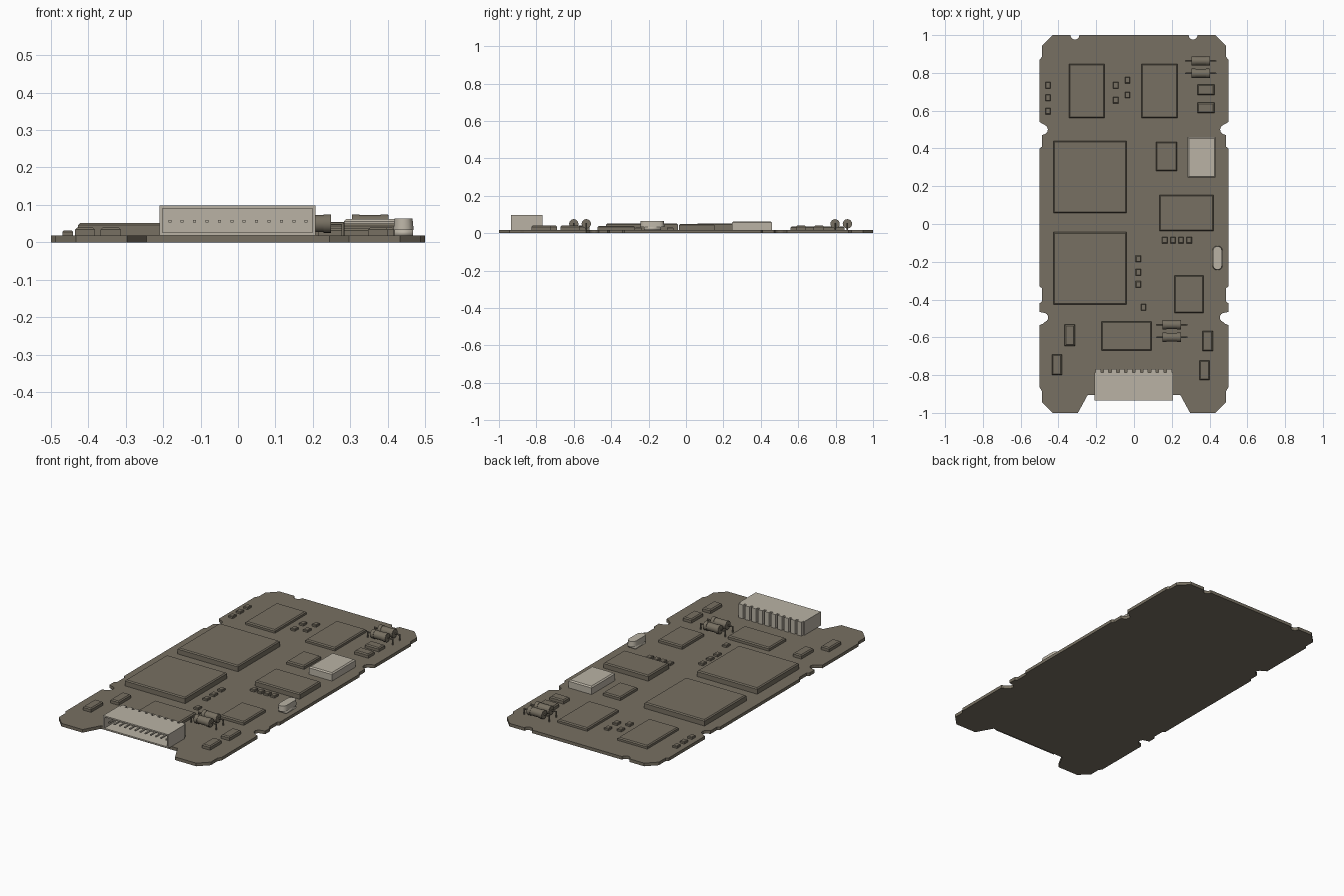
import bpy, bmesh, math
from mathutils import Matrix

if "Cube" in bpy.data.objects:
    bpy.data.objects.remove(bpy.data.objects["Cube"])

def mat(name, c):
    m = bpy.data.materials.new(name)
    m.diffuse_color = (*c, 1)
    m.use_nodes = True
    m.node_tree.nodes["Principled BSDF"].inputs["Base Color"].default_value = m.diffuse_color
    return m

DARK = mat("olive grey", (0.185, 0.162, 0.122))
LIGHT = mat("pale grey", (0.49, 0.45, 0.375))
T = 0.018  # board thickness

def finish(name, bm, m, smooth=False):
    bmesh.ops.recalc_face_normals(bm, faces=bm.faces)
    me = bpy.data.meshes.new(name)
    bm.to_mesh(me)
    bm.free()
    ob = bpy.data.objects.new(name, me)
    bpy.context.collection.objects.link(ob)
    me.materials.append(m)
    if smooth:
        for p in me.polygons:
            p.use_smooth = len(p.vertices) == 4
    return ob

def box(bm, x0, x1, y0, y1, z0, z1, cham=0.0):
    """Box whose top edge is chamfered by cham."""
    rings = [(0, z0), (0, z1)] if not cham else [(0, z0), (0, z1 - cham), (cham, z1)]
    loops = [[bm.verts.new(p) for p in ((x0+i, y0+i, z), (x1-i, y0+i, z), (x1-i, y1-i, z), (x0+i, y1-i, z))]
             for i, z in rings]
    for a, b in zip(loops, loops[1:]):
        for k in range(4):
            bm.faces.new((a[k], a[(k+1) % 4], b[(k+1) % 4], b[k]))
    bm.faces.new(loops[0][::-1])
    bm.faces.new(loops[-1])

def part(name, m, x0, x1, y0, y1, z1, cham=0.006, z0=T - 0.002):
    bm = bmesh.new()
    box(bm, x0, x1, y0, y1, z0, z1, cham)
    return finish(name, bm, m)

# circuit board: right half of the outline, mirrored to the left
def arc(cx, cy, r, a0, a1, n=6):
    return [(cx + r*math.cos(math.radians(a0 + (a1-a0)*i/n)),
             cy + r*math.sin(math.radians(a0 + (a1-a0)*i/n))) for i in range(n+1)]

half = [(0.245, -0.905), (0.297, -1), (0.432, -1), (0.487, -0.945), (0.487, -0.885), (0.5, -0.865),
        (0.5, -0.535), (0.482, -0.528)]
half += arc(0.478, -0.495, 0.024, 250, 110)
half += [(0.5, -0.465), (0.5, -0.42), (0.487, -0.41), (0.487, -0.34), (0.5, -0.33),
         (0.5, 0.4), (0.487, 0.41), (0.487, 0.47)]
half += arc(0.482, 0.5, 0.026, 250, 110)
half += [(0.5, 0.54), (0.5, 0.87), (0.487, 0.885), (0.487, 0.945), (0.432, 1)]
half += arc(0.313, 1, 0.024, 360, 180)
outline = half + [(-x, y) for x, y in reversed(half)]
bm = bmesh.new()
f = bm.faces.new([bm.verts.new((x, y, 0)) for x, y in outline])
r = bmesh.ops.extrude_face_region(bm, geom=[f])
bmesh.ops.translate(bm, vec=(0, 0, T), verts=[v for v in r["geom"] if isinstance(v, bmesh.types.BMVert)])
finish("circuit_board", bm, DARK)

# chips: name, x0, x1, y0, y1, top
for c in [("memory_chip_left", -0.345, -0.155, 0.56, 0.847, 0.036),
          ("memory_chip_right", 0.04, 0.23, 0.56, 0.847, 0.036),
          ("processor_upper", -0.427, -0.04, 0.057, 0.44, 0.052),
          ("processor_lower", -0.427, -0.04, -0.427, -0.043, 0.052),
          ("small_chip", 0.116, 0.228, 0.28, 0.435, 0.038),
          ("wide_chip", 0.135, 0.422, -0.037, 0.153, 0.05),
          ("side_chip", 0.215, 0.368, -0.472, -0.272, 0.038),
          ("front_chip", -0.172, 0.093, -0.67, -0.516, 0.038),
          ("capacitor_1", 0.335, 0.425, 0.683, 0.738, 0.04),
          ("capacitor_2", 0.335, 0.425, 0.587, 0.642, 0.04),
          ("capacitor_3", -0.367, -0.313, -0.645, -0.533, 0.04),
          ("capacitor_4", -0.435, -0.382, -0.8, -0.69, 0.04),
          ("capacitor_5", 0.362, 0.417, -0.672, -0.567, 0.04),
          ("capacitor_6", 0.347, 0.4, -0.827, -0.722, 0.04)]:
    part(c[0], DARK, *c[1:])

# tiny resistors
spots = [(-0.455, y) for y in (0.735, 0.668, 0.598)]
spots += [(-0.097, 0.735), (-0.097, 0.656), (-0.034, 0.762), (-0.034, 0.683)]
spots += [(0.163 + 0.043*i, -0.085) for i in range(4)]
spots += [(0.023, -0.185), (0.023, -0.255), (0.023, -0.32), (0.05, -0.44)]
for i, (x, y) in enumerate(spots):
    part(f"resistor_{i+1}", DARK, x-0.014, x+0.014, y-0.017, y+0.017, 0.031, 0.003)

# oscillator can
part("oscillator", LIGHT, 0.283, 0.432, 0.245, 0.46, 0.063, 0.007)

# status lamp: rounded capsule on a wider base
def capsule(bm, cx, cy, w, l, z0, z1, w1=None):
    w1 = w1 or w
    loops = []
    for ww, z in ((w, z0), (w1, z1)):
        pts = []
        for s, a0 in ((1, 0), (-1, 180)):
            pts += arc(cx, cy + s*(l-w)/2, ww/2, a0, a0+180)
        loops.append([bm.verts.new((x, y, z)) for x, y in pts])
    n = len(loops[0])
    for k in range(n):
        bm.faces.new((loops[0][k], loops[0][(k+1) % n], loops[1][(k+1) % n], loops[1][k]))
    bm.faces.new(loops[0][::-1])
    bm.faces.new(loops[1])
bm = bmesh.new()
capsule(bm, 0.442, -0.18, 0.054, 0.13, 0.033, 0.064, 0.048)
box(bm, 0.418, 0.468, -0.225, -0.135, T - 0.002, 0.034)
finish("status_lamp", bm, LIGHT, True)

# diodes: cylinder bodies with banded ends and bent wire leads
def cyl(bm, r, depth, m, n=16):
    bmesh.ops.create_cone(bm, cap_ends=True, segments=n, radius1=r, radius2=r, depth=depth, matrix=m)
for i, (x, y) in enumerate([(0.2, -0.533), (0.2, -0.6), (0.353, 0.863), (0.353, 0.797)]):
    bm = bmesh.new()
    turn = Matrix.Rotation(math.pi/2, 4, 'Y')
    at = lambda dx, z=0.05: Matrix.Translation((x+dx, y, z))
    cyl(bm, 0.023, 0.098, at(0) @ turn)
    for s in (-1, 1):
        cyl(bm, 0.025, 0.02, at(s*0.038) @ turn)
        cyl(bm, 0.004, 0.035, at(s*0.064) @ turn, 8)
        cyl(bm, 0.004, 0.04, at(s*0.08, 0.034), 8)
    finish(f"diode_{i+1}", bm, DARK, True)

# edge connector: open-fronted shell with ribbed back
x0, x1, y0, y1, z0, z1, w = -0.21, 0.207, -0.935, -0.785, T, 0.098, 0.008
bm = bmesh.new()
box(bm, x0, x1, y0, y1, z0, z0 + w)
box(bm, x0, x1, y0, y1, z1 - w, z1)
box(bm, x0, x0 + w, y0, y1, z0, z1)
box(bm, x1 - w, x1, y0, y1, z0, z1)
box(bm, x0, x1, y1 - 0.04, y1, z0, z1)
step = (x1 - x0) / 10
for i in range(10):
    c = x0 + step*(i + 0.5)
    box(bm, c - step*0.33, c + step*0.33, y1 - 0.002, y1 + 0.017, z0, z1)
finish("connector_shell", bm, LIGHT)
bm = bmesh.new()
for i in range(12):
    c = -0.182 + i*0.0331
    box(bm, c - 0.004, c + 0.004, -0.92, -0.8, 0.053, 0.06)
finish("connector_pins", bm, LIGHT)
